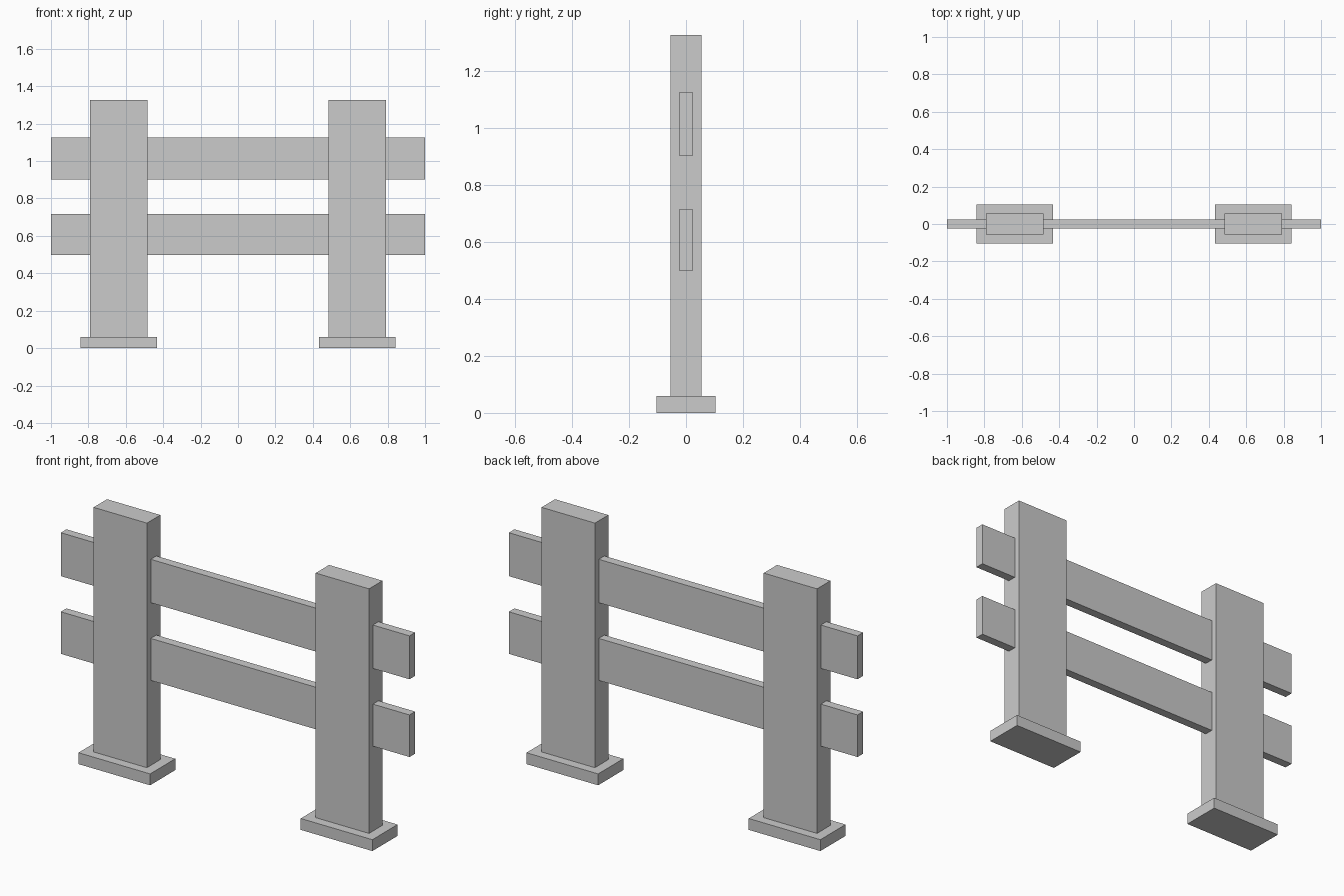
import bpy

if "Cube" in bpy.data.objects:
    bpy.data.objects.remove(bpy.data.objects["Cube"])


def box(name, x, y, z):
    """Add a box spanning the given (min, max) ranges."""
    spans = (x, y, z)
    bpy.ops.mesh.primitive_cube_add(size=1, location=[(a + b) / 2 for a, b in spans])
    obj = bpy.context.object
    obj.name = name
    obj.scale = [b - a for a, b in spans]
    bpy.ops.object.transform_apply(location=False, rotation=False, scale=True)
    return obj


# Posts standing on foot plates, mirrored left and right
for side, s in (("left", -1), ("right", 1)):
    box(side + "_foot", sorted((s * 0.432, s * 0.843)), (-0.103, 0.103), (0, 0.059))
    box(side + "_post", sorted((s * 0.484, s * 0.79)), (-0.055, 0.055), (0.059, 1.327))

# Horizontal rails running through both posts
box("lower_rail", (-1, 1), (-0.023, 0.023), (0.499, 0.717))
box("upper_rail", (-1, 1), (-0.023, 0.023), (0.902, 1.127))
